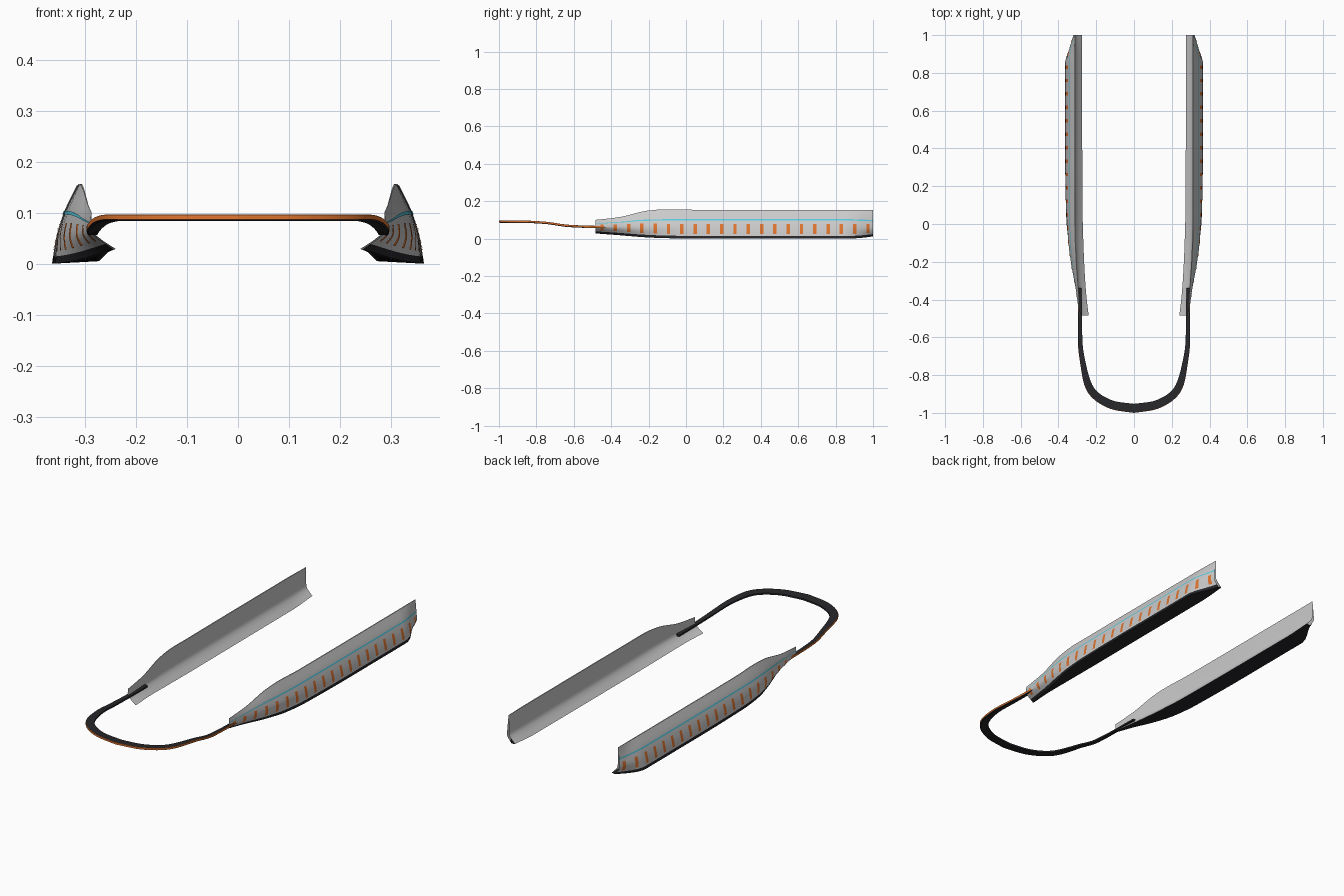
import bpy, bmesh, math
from mathutils import Vector

if "Cube" in bpy.data.objects:
    bpy.data.objects.remove(bpy.data.objects["Cube"])


def material(name, rgb):
    m = bpy.data.materials.new(name)
    m.diffuse_color = (*rgb, 1)
    m.use_nodes = True
    m.node_tree.nodes["Principled BSDF"].inputs["Base Color"].default_value = m.diffuse_color
    return m


DARK = material("dark_rubber", (0.02, 0.02, 0.024))
ORANGE = material("orange", (0.75, 0.18, 0.03))
BLUE = material("light_blue", (0.1, 0.6, 0.75))


def curve(xs, vs, x):
    """Monotone cubic through the points (xs, vs), without overshoot."""
    n = len(xs)
    d = [(vs[i + 1] - vs[i]) / (xs[i + 1] - xs[i]) for i in range(n - 1)]
    m = [d[0]] + [2 * a * b / (a + b) if a * b > 0 else 0 for a, b in zip(d, d[1:])] + [d[-1]]
    i = max(k for k in range(n - 1) if k == 0 or xs[k] <= x)
    h = xs[i + 1] - xs[i]
    t = (x - xs[i]) / h
    return ((1 + 2 * t) * (1 - t) ** 2 * vs[i] + t * (1 - t) ** 2 * h * m[i]
            + t * t * (3 - 2 * t) * vs[i + 1] + t * t * (t - 1) * h * m[i + 1])


def sheets(name, grids, mat=None, closed=False):
    """Mirrored object made of quad grids, each a list of equal-length point rows."""
    bm = bmesh.new()
    for rows in grids:
        vs = [[bm.verts.new(p) for p in row] for row in rows]
        for a, b in zip(vs, vs[1:]):
            n = len(a)
            for j in range(n if closed else n - 1):
                k = (j + 1) % n
                bm.faces.new((a[j], a[k], b[k], b[j]))
        if closed:
            bm.faces.new(vs[0])
    bmesh.ops.recalc_face_normals(bm, faces=bm.faces)
    me = bpy.data.meshes.new(name)
    bm.to_mesh(me)
    bm.free()
    ob = bpy.data.objects.new(name, me)
    bpy.context.collection.objects.link(ob)
    if mat:
        me.materials.append(mat)
    mod = ob.modifiers.new("mirror", 'MIRROR')
    mod.merge_threshold = 0.0005
    bpy.ops.object.select_all(action='DESELECT')
    ob.select_set(True)
    bpy.context.view_layer.objects.active = ob
    bpy.ops.object.shade_smooth_by_angle(angle=math.radians(35))
    return ob


# Skirt stations: y, wall x, top z, elbow z, flange x, flange z, outward bulge
STATIONS = [
    (-0.485, 0.287, 0.100, 0.065, 0.240, 0.029, 0.04),
    (-0.36, 0.293, 0.114, 0.063, 0.254, 0.023, 0.20),
    (-0.2, 0.303, 0.150, 0.060, 0.264, 0.014, 0.58),
    (-0.1, 0.307, 0.157, 0.058, 0.268, 0.010, 0.80),
    (0.05, 0.310, 0.154, 0.056, 0.272, 0.006, 0.94),
    (0.4, 0.311, 0.154, 0.055, 0.274, 0.005, 1.0),
    (0.85, 0.311, 0.154, 0.055, 0.275, 0.005, 1.0),
    (1.0, 0.311, 0.154, 0.055, 0.276, 0.015, 0.22),
]
SY = [s[0] for s in STATIONS]


def station(y):
    return [curve(SY, [s[k] for s in STATIONS], y) for k in range(1, 7)]


def outer(y, u, lift=0.0):
    """Point on the outer skin: u = 0 at the top edge, 3 at the bottom edge."""
    xw, zt, ze, xf, zf, s = station(y)
    inner = [(xw, zt), (xw, ze + 0.4 * (zt - ze)), (xw, ze), (xf, zf)]
    skirt = [(xw + 0.005, zt), (0.342, 0.10), (0.357, 0.05), (0.365, 0.0)]
    pts = [(a[0] + (b[0] - a[0]) * s, a[1] + (b[1] - a[1]) * s) for a, b in zip(inner, skirt)]
    at = lambda v: Vector([curve(range(4), [p[k] for p in pts], v) for k in (0, 1)])
    p = at(u)
    if lift:
        t = (at(u + 0.02) - at(u - 0.02)).normalized()
        p += Vector((-t.y, t.x)) * lift
    return (p.x, y, p.y)


def inner_side(y):
    """Flange tip, rounded elbow and wall up to the top edge."""
    xw, zt, ze, xf, zf, s = station(y)
    dx, dz = xw - xf, ze - zf
    return [(xf, y, zf), (xf + 0.5 * dx, y, zf + 0.42 * dz), (xf + 0.82 * dx, y, zf + 0.74 * dz),
            (xw - 0.001, y, ze), (xw, y, ze + 0.15 * (zt - ze)), (xw, y, zt)]


N = 44
ys = [SY[0] + (1.0 - SY[0]) * i / N for i in range(N + 1)]
ys = sorted(set(ys + [0.85]))
BAND = 2.72

# Grey side panels: inner flange and wall, then outer skin
sheets("side_panel", [[inner_side(y) + [outer(y, BAND * k / 12) for k in range(13)] for y in ys]])

# Dark lower edge and underside
sheets("side_underside", [[[outer(y, BAND), outer(y, 2.86), outer(y, 3), inner_side(y)[0]] for y in ys]], DARK)

# Blue pinstripe
sheets("side_pinstripe", [[[outer(y, u, 0.0012) for u in (0.93, 1.0, 1.07)] for y in ys]], BLUE)

# Row of orange tick marks
ticks = []
for i in range(21):
    yc = -0.449 + i * 0.0711
    ticks.append([[outer(yc + o, 1.42 + 1.1 * k / 6, 0.0014) for k in range(7)]
                  for o in (-0.009, 0, 0.009)])
sheets("side_ticks", ticks, ORANGE)

# Front lip: x, y, z, width along the right half of the U
LIP = [(0.286, -0.34, 0.061, 0.018), (0.286, -0.48, 0.062, 0.020), (0.285, -0.62, 0.067, 0.024),
       (0.268, -0.75, 0.084, 0.030), (0.239, -0.86, 0.090, 0.040), (0.195, -0.915, 0.090, 0.043),
       (0.10, -0.962, 0.090, 0.046), (0.0, -0.976, 0.090, 0.048)]
lip_rows, trim_rows = [], []
STEPS = 42
idx = range(len(LIP))
for i in range(STEPS + 1):
    u = (len(LIP) - 1) * i / STEPS
    at = lambda v: [curve(idx, [p[k] for p in LIP], v) for k in range(4)]
    x, y, z, w = at(u)
    a, b = at(max(u - 0.05, 0)), at(min(u + 0.05, len(LIP) - 1))
    t = Vector((b[0] - a[0], b[1] - a[1])).normalized()
    n = Vector((-t.y, t.x)) if i < STEPS else Vector((0, -1))
    if i < STEPS and n.dot(Vector((x, y + 0.6))) < 0:
        n = -n
    pt = lambda o, h: (x + n.x * o * w, y + n.y * o * w, z + h)
    lip_rows.append([pt(0.48, 0.006), pt(0.48, -0.003), pt(0.38, -0.006), pt(-0.5, -0.005), pt(-0.5, 0.003)])
    trim_rows.append([pt(0.46, 0.0065), pt(0.5, 0.006), pt(0.5, -0.003)])
    if i == STEPS:
        for row in (lip_rows, trim_rows):
            row[-1] = [(0, p[1], p[2]) for p in row[-1]]

sheets("front_lip", [lip_rows], DARK, closed=True)
sheets("front_lip_trim", [trim_rows], ORANGE)
